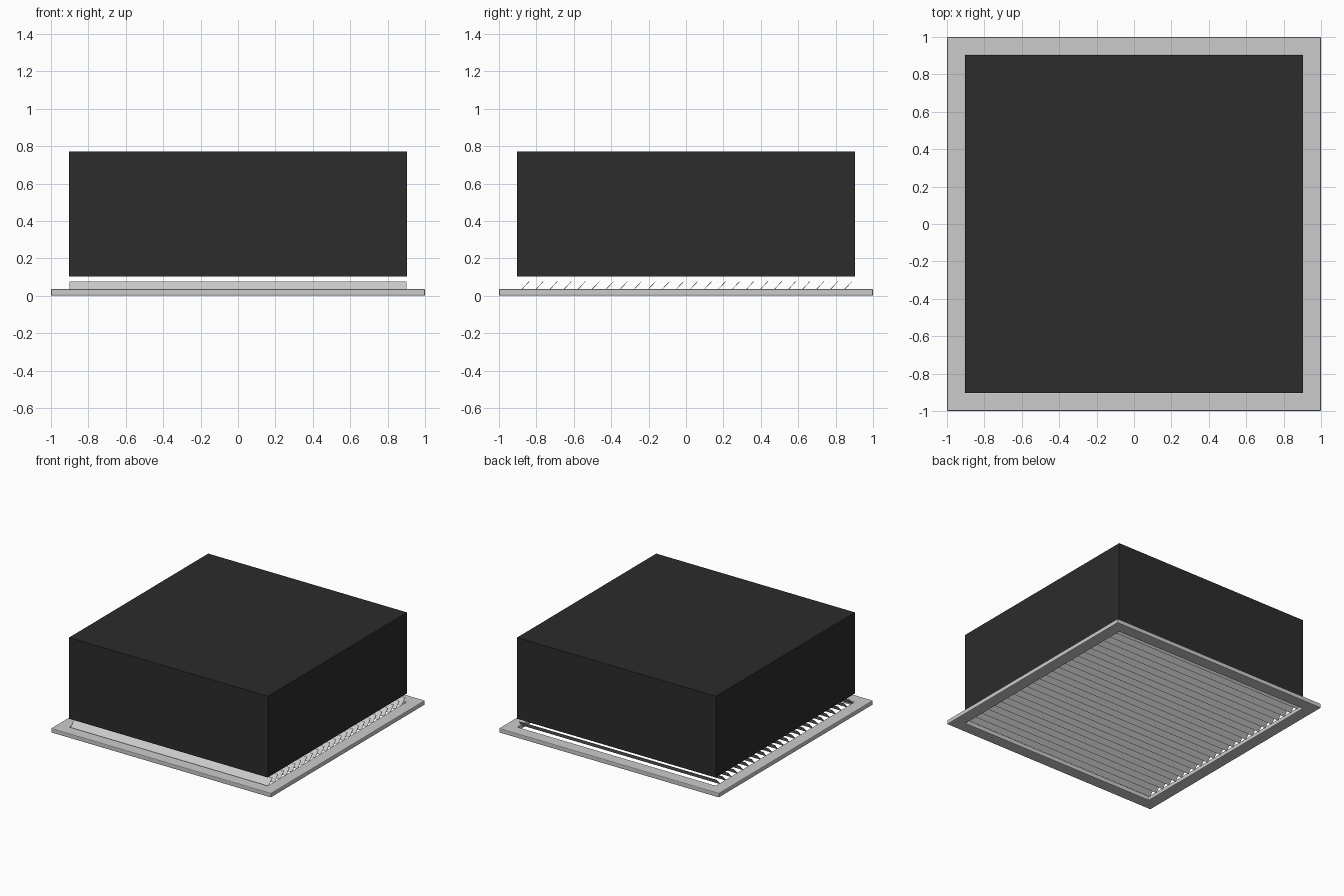
import bpy, math

if "Cube" in bpy.data.objects:
    bpy.data.objects.remove(bpy.data.objects["Cube"])


def colour(name, rgb):
    m = bpy.data.materials.new(name)
    m.diffuse_color = (*rgb, 1)
    m.use_nodes = True
    m.node_tree.nodes["Principled BSDF"].inputs["Base Color"].default_value = m.diffuse_color
    return m


def box(name, size, loc, mat, tilt=0):
    bpy.ops.mesh.primitive_cube_add(size=1, location=loc, rotation=(tilt, 0, 0))
    ob = bpy.context.object
    ob.name = name
    ob.scale = size
    bpy.ops.object.transform_apply(location=False, rotation=False, scale=True)
    ob.data.materials.append(mat)
    return ob


frame_mat = colour("painted_metal", (0.63, 0.63, 0.6))
slat_mat = colour("slat_metal", (0.75, 0.75, 0.72))
dark_mat = colour("dark_duct", (0.025, 0.025, 0.025))

# Square frame with a cut opening and softened edges
frame = box("frame", (2, 2, 0.036), (0, 0, 0.018), frame_mat)
cutter = box("opening_cutter", (1.8, 1.8, 0.2), (0, 0, 0.018), frame_mat)
cutter.hide_render = True
cutter.hide_set(True)
cut = frame.modifiers.new("opening", "BOOLEAN")
cut.operation = "DIFFERENCE"
cut.object = cutter
bev = frame.modifiers.new("edges", "BEVEL")
bev.width = 0.006
bev.segments = 2

# Tilted louvre slats
count, pitch = 24, 0.075
for i in range(count):
    y = (i - (count - 1) / 2) * pitch
    box(f"slat_{i + 1:02d}", (1.8, 0.07, 0.003), (0, y, 0.05), slat_mat, math.radians(47))

# Duct box above the grille
box("duct_box", (1.806, 1.806, 0.667), (0, 0, 0.4365), dark_mat)
